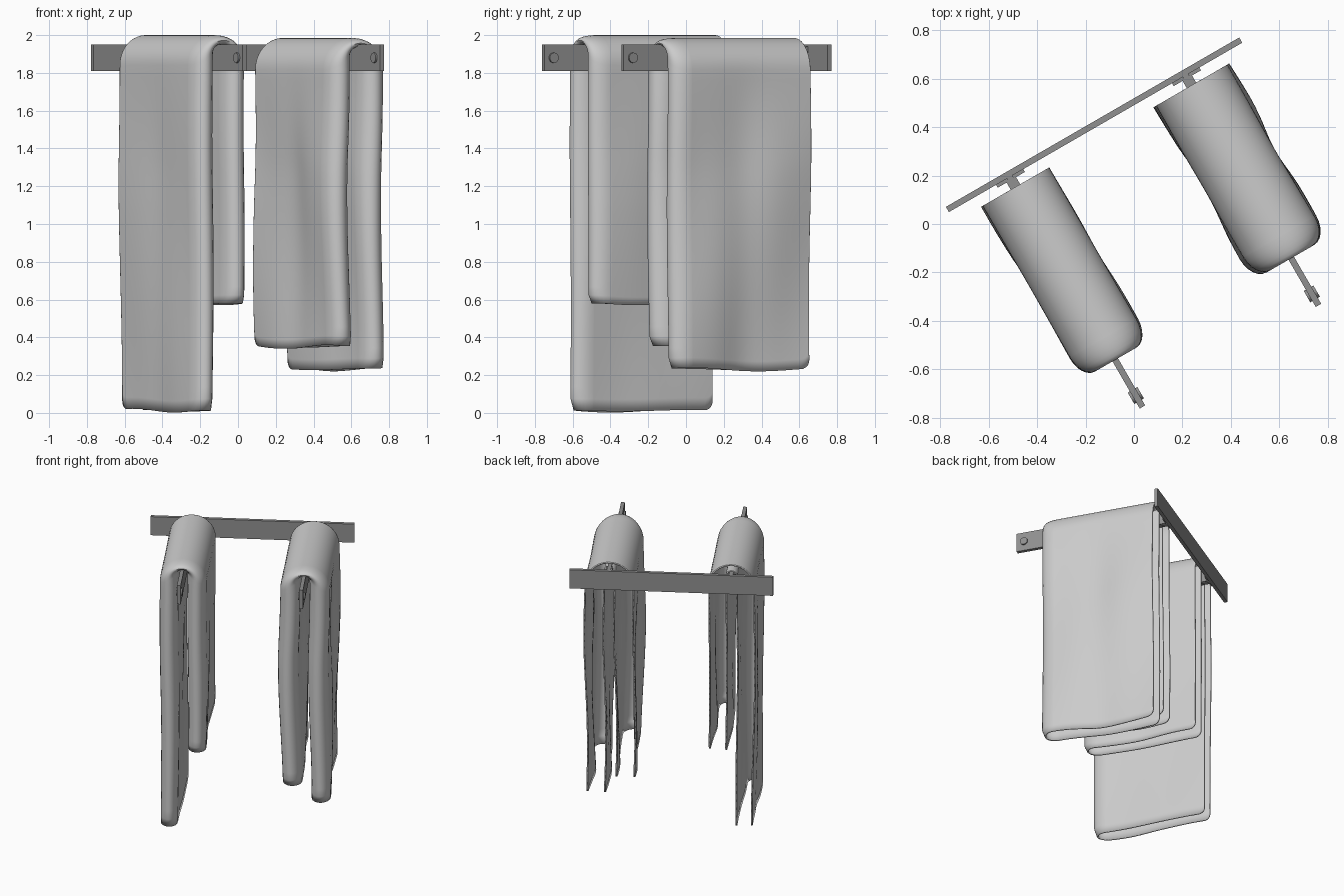
import bpy, bmesh, math
from mathutils import Matrix, Vector

if "Cube" in bpy.data.objects:
    bpy.data.objects.remove(bpy.data.objects["Cube"])

# Everything is built in the rail's own frame (x along rail, -y away from the wall), then turned 30 degrees
FRAME = Matrix.Translation((-0.165, 0.41, 0)) @ Matrix.Rotation(math.radians(30), 4, 'Z')
METAL = bpy.data.materials.new("dark_metal")
METAL.diffuse_color = (0.28, 0.28, 0.28, 1)
METAL.use_nodes = True
METAL.node_tree.nodes["Principled BSDF"].inputs["Base Color"].default_value = METAL.diffuse_color


def finish(name, bm, mat=None):
    bmesh.ops.recalc_face_normals(bm, faces=bm.faces)
    bm.transform(FRAME)
    me = bpy.data.meshes.new(name)
    bm.to_mesh(me)
    bm.free()
    if mat:
        me.materials.append(mat)
    ob = bpy.data.objects.new(name, me)
    bpy.context.collection.objects.link(ob)
    return ob


def box(name, u, v, z, su, sv, sz):
    bm = bmesh.new()
    bmesh.ops.create_cube(bm, size=1, matrix=Matrix.Translation((u, -v, z)) @ Matrix.Diagonal((su, sv, sz, 1)))
    return finish(name, bm, METAL)


def bolt(name, u, v, z, r, length):
    bm = bmesh.new()
    bmesh.ops.create_cone(bm, cap_ends=True, segments=24, radius1=r, radius2=r, depth=length,
                          matrix=Matrix.Translation((u, -v, z)) @ Matrix.Rotation(math.pi / 2, 4, 'Y'))
    return finish(name, bm, METAL)


def smooth(ob, angle=40):
    bpy.ops.object.select_all(action='DESELECT')
    ob.select_set(True)
    bpy.context.view_layer.objects.active = ob
    bpy.ops.object.shade_smooth_by_angle(angle=math.radians(angle))


def towel(name, uc, width, top, z_left, z_right, wave, phase):
    """Cloth folded once at the front (a hairpin in plan) and draped over the arm."""
    v0, v1, bulge, r = 0.06, 0.785, 0.095, 0.045
    # hairpin: (v, f) with f = 1 on the outer layer and -1 on the inner layer
    n = 28
    run = [v0 + (v1 - v0) * (1 - math.cos(math.pi * i / n)) / 2 for i in range(n)]
    pin = [(v, 1.0) for v in run]
    pin += [(v1 + bulge * math.sin(a), math.cos(a)) for a in (math.pi * i / 12 for i in range(13))]
    pin += [(v, -1.0) for v in reversed(run)]
    legs, arch = 30, 20
    half_out, half_in = width / 2, 0.036

    def hem(v, f, z):
        z += 0.010 * math.sin(7 * v + phase) * (0.7 + 0.3 * f)
        d = v - v0
        if d < r:  # rounded free corner
            z += r - math.sqrt(max(0, r * r - (r - d) ** 2))
        return z

    def point(s, v, f):
        t = (f + 1) / 2
        h = half_in + (half_out - half_in) * t
        zc = (top - 0.045 - half_in) * (1 - t) + (top - half_out) * t
        if s <= legs:
            zb = hem(v, f, z_left)
            x, z = -h, zb + (zc - zb) * s / legs
        elif s < legs + arch:
            a = math.pi * (1 - (s - legs) / arch)
            x, z = h * math.cos(a), zc + h * math.sin(a)
        else:
            zb = hem(v, f, z_right)
            x, z = h, zc + (zb - zc) * (s - legs - arch) / legs
        # soft folds grow toward the hem; the sides pinch in near the middle
        drop = min(1, max(0, (1.9 - z) / 0.6))
        side = max(-1, min(1, x / 0.1))
        pinch = math.exp(-((v - 0.46) / 0.13) ** 2) - 0.2
        sway = math.sin(6 * v + 3.2 * z + phase)
        low = max(0, 1.1 - z)
        x += wave * drop * (0.45 * sway - 0.7 * side * pinch)
        x -= 0.012 * low * side * t
        return Vector((uc + x, -v, z))

    bm = bmesh.new()
    rows = [[bm.verts.new(point(s, v, f)) for v, f in pin] for s in range(2 * legs + arch + 1)]
    for a, b in zip(rows, rows[1:]):
        for i in range(len(pin) - 1):
            bm.faces.new((a[i], a[i + 1], b[i + 1], b[i]))
    # slightly draw in the lower front corner of each fold
    for row, z_low in ((rows[0], z_left), (rows[-1], z_right)):
        for vert, (v, f) in zip(row, pin):
            if v > v1:
                vert.co.y += 0.02 * (v - v1) / bulge
    ob = finish(name, bm)
    mod = ob.modifiers.new("thickness", 'SOLIDIFY')
    mod.thickness = 0.01
    mod.offset = 0
    smooth(ob, 50)
    return ob


# Wall rail
box("wall_rail", 0, 0, 1.88, 1.40, 0.025, 0.14)

# Arms with mounting plate, root block and end bolt
for side, u in (("left", -0.41), ("right", 0.43)):
    box(side + "_mount_plate", u, 0.019, 1.88, 0.13, 0.014, 0.12)
    box(side + "_arm_root", u, 0.05, 1.88, 0.045, 0.06, 0.13)
    box(side + "_arm", u, 0.56, 1.88, 0.026, 1.10, 0.14)
    smooth(bolt(side + "_end_bolt", u, 1.055, 1.88, 0.027, 0.046))

# Draped towels
towel("left_towel", -0.408, 0.308, 1.995, 0.012, 0.58, 0.012, 0.4)
towel("right_towel", 0.43, 0.33, 1.98, 0.35, 0.23, 0.028, 2.2)
